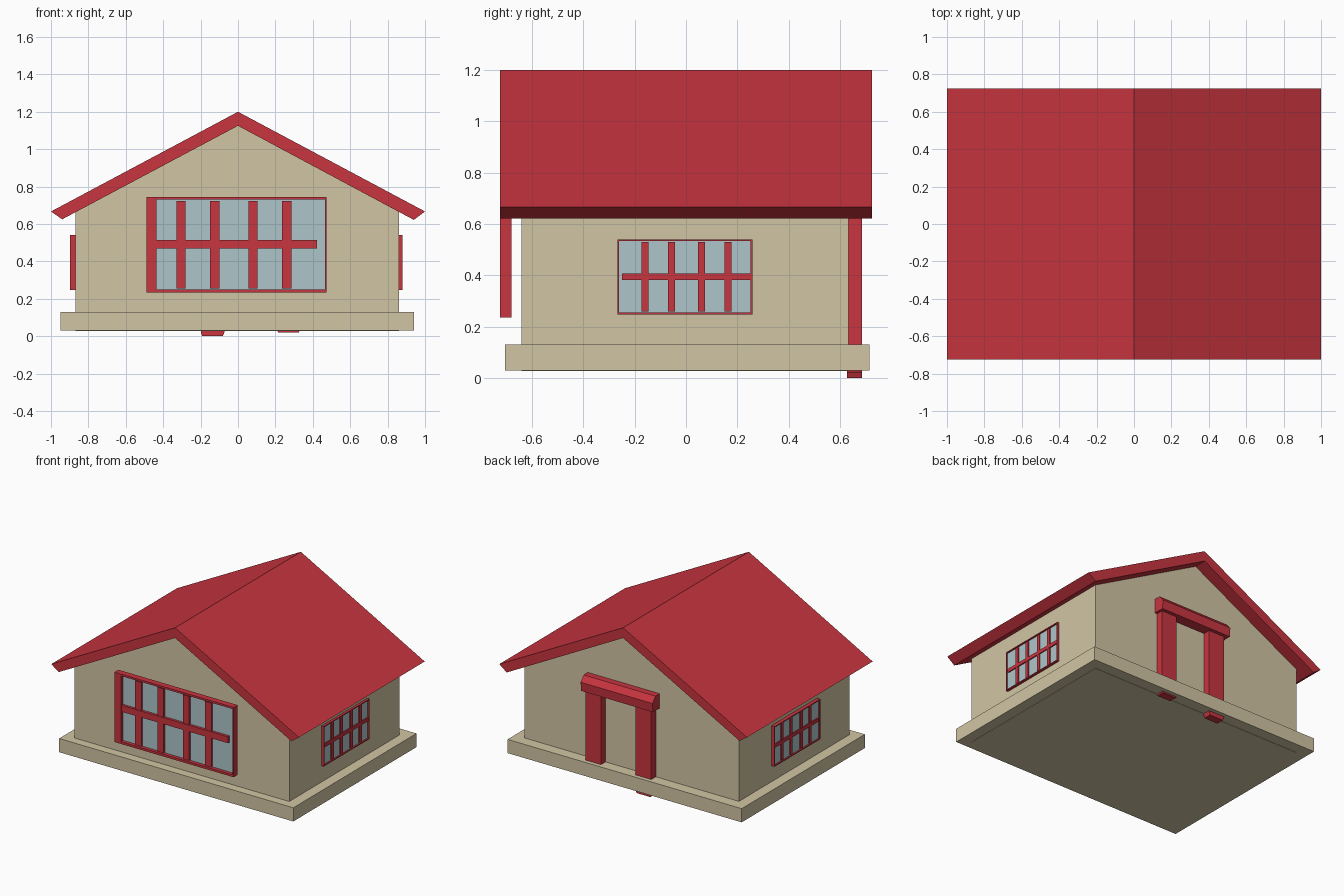
import bpy

if "Cube" in bpy.data.objects:
    bpy.data.objects.remove(bpy.data.objects["Cube"])

def material(name, rgb):
    m = bpy.data.materials.new(name)
    m.diffuse_color = (*rgb, 1)
    m.use_nodes = True
    m.node_tree.nodes["Principled BSDF"].inputs["Base Color"].default_value = m.diffuse_color
    return m

RED = material("red_paint", (0.58, 0.035, 0.05))
TAN = material("tan_plaster", (0.64, 0.56, 0.37))
GLASS = material("pale_glass", (0.42, 0.56, 0.59))

def prism(name, profile, a, b, mat, axis="y"):
    """Extrude a 2D profile (xz along y, or yz along x) from a to b."""
    n = len(profile)
    put = (lambda p, t: (p[0], t, p[1])) if axis == "y" else (lambda p, t: (t, p[0], p[1]))
    verts = [put(p, t) for t in (a, b) for p in profile]
    faces = [tuple(range(n)), tuple(range(2 * n - 1, n - 1, -1))]
    faces += [(i, i + n, (i + 1) % n + n, (i + 1) % n) for i in range(n)]
    if axis == "x":
        faces = [f[::-1] for f in faces]
    # counter-clockwise xz profiles face -y; yz profiles face +x
    if axis == "x":
        faces = [f[::-1] for f in faces]
        verts = verts[n:] + verts[:n]
    mesh = bpy.data.meshes.new(name)
    mesh.from_pydata(verts, [], faces)
    mesh.materials.append(mat)
    ob = bpy.data.objects.new(name, mesh)
    bpy.context.collection.objects.link(ob)
    return ob

def box(name, x, y, z, mat):
    (x0, x1), (z0, z1) = sorted(x), sorted(z)
    y0, y1 = sorted(y)
    return prism(name, [(x0, z0), (x1, z0), (x1, z1), (x0, z1)], y0, y1, mat)

# Base slab, gabled walls and folded roof
box("base", (-0.95, 0.94), (-0.705, 0.715), (0.03, 0.13), TAN)
prism("walls", [(-0.87, 0.028), (0.862, 0.028), (0.862, 0.668), (0, 1.128), (-0.87, 0.664)],
      -0.64, 0.632, TAN)
prism("roof", [(-0.94, 0.625), (0, 1.125), (0.94, 0.622), (1, 0.667), (0, 1.2), (-1, 0.667)],
      -0.725, 0.725, RED)

# Front window: frame, glass and bars
FY = (-0.725, -0.68)
box("front_window_frame_left", (-0.49, -0.437), FY, (0.235, 0.745), RED)
box("front_window_frame_right", (0.464, 0.472), FY, (0.235, 0.745), RED)
box("front_window_frame_top", (-0.49, 0.472), FY, (0.731, 0.745), RED)
box("front_window_frame_bottom", (-0.49, 0.472), FY, (0.235, 0.251), RED)
box("front_window_glass", (-0.44, 0.466), (-0.70, -0.685), (0.245, 0.735), GLASS)
for i, x in enumerate((-0.305, -0.125, 0.08, 0.26)):
    box(f"front_window_bar_{i}", (x - 0.025, x + 0.025), (-0.715, -0.695), (0.255, 0.722), RED)
box("front_window_crossbar", (-0.457, 0.422), (-0.719, -0.695), (0.468, 0.515), RED)

# Side windows, one on each wall
for side, s, out in (("right", 1, 0.88), ("left", -1, 0.897)):
    def span(a, b):
        return (s * (out - a), s * (out - b))
    deep = span(0, 0.035)
    for i, y in enumerate((-0.267, 0.252)):
        box(f"{side}_window_frame_side_{i}", deep, (y, y + 0.007), (0.248, 0.54), RED)
    for i, z in enumerate((0.248, 0.533)):
        box(f"{side}_window_frame_rail_{i}", deep, (-0.267, 0.259), (z, z + 0.007), RED)
    box(f"{side}_window_glass", span(0.010, 0.035), (-0.262, 0.254), (0.252, 0.536), GLASS)
    for i, y in enumerate((-0.16, -0.057, 0.06, 0.163)):
        box(f"{side}_window_bar_{i}", span(0.004, 0.02), (y - 0.014, y + 0.014), (0.26, 0.53), RED)
    box(f"{side}_window_crossbar", span(0.002, 0.02), (-0.25, 0.254), (0.382, 0.408), RED)

# Back doorway: two posts running through the base, chamfered lintel
for name, x, foot in (("left", 0.27, 0.02), ("right", -0.136, 0.0)):
    prism(f"door_post_{name}",
          [(x - 0.055, foot), (x + 0.055, foot), (x + 0.063, foot + 0.02),
           (x + 0.063, 0.66), (x - 0.063, 0.66), (x - 0.063, foot + 0.02)],
          0.628, 0.685, RED)
prism("door_lintel", [(0.628, 0.64), (0.71, 0.64), (0.715, 0.705), (0.68, 0.745), (0.628, 0.745)],
      -0.23, 0.35, RED, axis="x")
